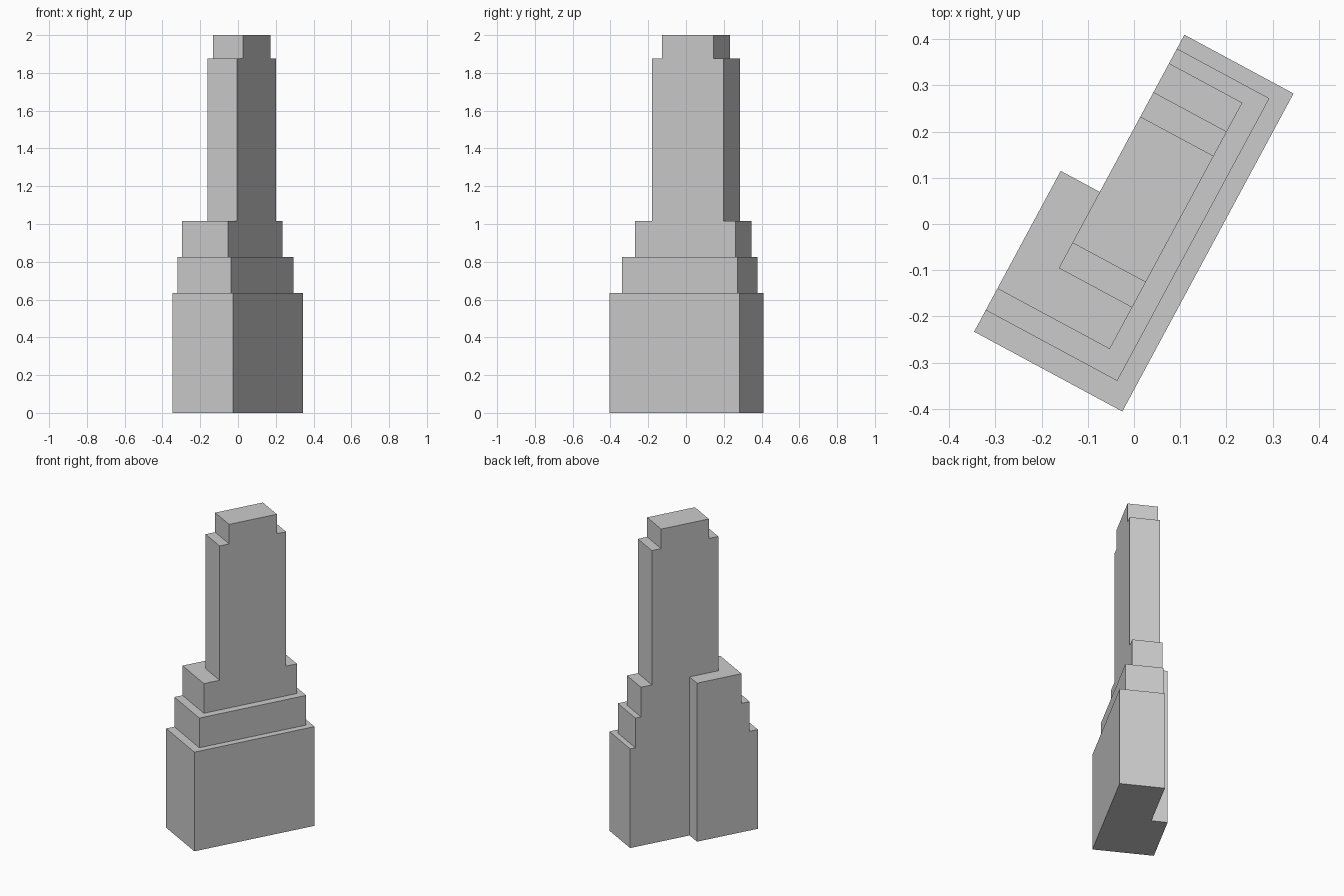
import bpy
import bmesh
import math
from mathutils import Matrix

cube = bpy.data.objects.get("Cube")
if cube:
    bpy.data.objects.remove(cube, do_unlink=True)

# One pale grey for the whole building
grey = bpy.data.materials.new("pale grey")
grey.use_nodes = True
colour = (0.6, 0.6, 0.6, 1)
grey.diffuse_color = colour
grey.node_tree.nodes["Principled BSDF"].inputs["Base Color"].default_value = colour

# The plan is laid out along its long axis, then turned to its site angle
TURN = Matrix.Rotation(math.radians(61.7), 4, "Z")
BACK = 0.098        # flat rear wall shared by every tier
WING_BACK = 0.194   # rear wall of the wing
WING_END = 0.026    # inner end of the wing


def extrude_plan(name, plan, bottom, top):
    """Raise a counter-clockwise floor plan into a solid block."""
    bm = bmesh.new()
    floor = bm.faces.new([bm.verts.new((x, y, bottom)) for x, y in plan])
    roof = bmesh.ops.extrude_face_region(bm, geom=[floor], use_keep_orig=True)
    verts = [v for v in roof["geom"] if isinstance(v, bmesh.types.BMVert)]
    bmesh.ops.translate(bm, verts=verts, vec=(0, 0, top - bottom))
    bmesh.ops.recalc_face_normals(bm, faces=bm.faces)
    bm.transform(TURN)
    mesh = bpy.data.meshes.new(name)
    bm.to_mesh(mesh)
    bm.free()
    mesh.materials.append(grey)
    obj = bpy.data.objects.new(name, mesh)
    bpy.context.collection.objects.link(obj)


def l_plan(start, end, front):
    return [(start, front), (end, front), (end, BACK),
            (WING_END, BACK), (WING_END, WING_BACK), (start, WING_BACK)]


def box_plan(start, end, front):
    return [(start, front), (end, front), (end, BACK), (start, BACK)]


# Stepped L-shaped tiers, then the slim tower and its crown
parts = [
    ("base_tier", l_plan, -0.369, 0.412, -0.170, 0, 0.635),
    ("middle_tier", l_plan, -0.316, 0.378, -0.129, 0.635, 0.825),
    ("upper_tier", l_plan, -0.263, 0.342, -0.082, 0.825, 1.015),
    ("tower", box_plan, -0.161, 0.271, -0.082, 1.015, 1.875),
    ("crown", box_plan, -0.099, 0.211, -0.082, 1.875, 2.0),
]
for name, plan, start, end, front, bottom, top in parts:
    extrude_plan(name, plan(start, end, front), bottom, top)
